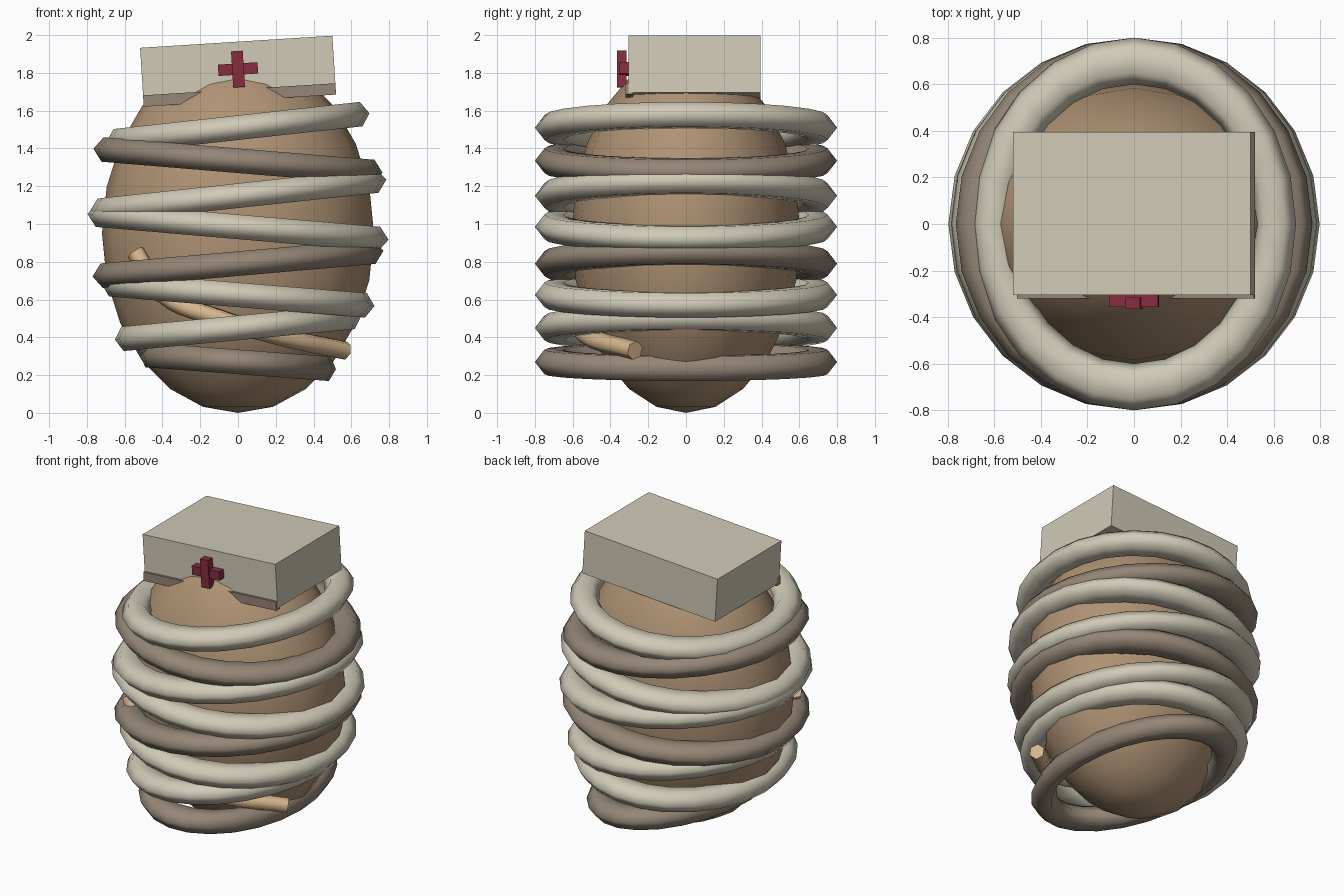
import bpy
import math

cube = bpy.data.objects.get("Cube")
if cube:
    bpy.data.objects.remove(cube, do_unlink=True)


def material(name, r, g, b):
    m = bpy.data.materials.new(name)
    m.use_nodes = True
    m.diffuse_color = (r, g, b, 1)
    m.node_tree.nodes["Principled BSDF"].inputs["Base Color"].default_value = (r, g, b, 1)
    return m


cream = material("cream cloth", 0.63, 0.59, 0.47)
taupe = material("taupe cloth", 0.30, 0.24, 0.185)
skin = material("brown skin", 0.43, 0.29, 0.175)
red = material("dark red", 0.24, 0.026, 0.05)
tan = material("light tan", 0.68, 0.47, 0.27)


def finish(name, mat, smooth=False):
    ob = bpy.context.object
    ob.name = name
    ob.data.materials.append(mat)
    if smooth:
        bpy.ops.object.shade_smooth()
    return ob


def box(name, mat, location, size, tilt):
    bpy.ops.mesh.primitive_cube_add(size=1, location=location, rotation=(0, -tilt, 0))
    bpy.context.object.scale = size
    return finish(name, mat)


# Egg-shaped body
bpy.ops.mesh.primitive_uv_sphere_add(segments=16, ring_count=12, radius=1, location=(0, 0, 0.95))
bpy.context.object.scale = (0.72, 0.605, 0.95)
finish("body", skin, True)

# Wrapped bandage hoops: height, half width, slope, cloth
hoops = [
    (1.51, 0.70, 0.11, cream),
    (1.335, 0.768, -0.083, taupe),
    (1.15, 0.79, 0.108, cream),
    (0.985, 0.80, -0.086, cream),
    (0.79, 0.773, 0.088, taupe),
    (0.625, 0.725, -0.082, cream),
    (0.45, 0.655, 0.095, cream),
    (0.27, 0.52, -0.075, taupe),
]
for i, (z, half_width, slope, cloth) in enumerate(hoops):
    bpy.ops.mesh.primitive_torus_add(
        major_segments=24, minor_segments=6, major_radius=0.7, minor_radius=0.1,
        location=(0, 0, z), rotation=(0, -math.atan(slope), 0))
    bpy.context.object.scale = (half_width / 0.8, 1, 0.75)
    finish(f"bandage_hoop_{i + 1}", cloth, True)

# Tilted cap with its brim and cross
tilt = math.radians(3.6)
box("cap", cream, (0, 0.045, 1.815), (1.02, 0.7, 0.3), tilt)
box("cap_brim", taupe, (0.008, -0.3, 1.683), (1.02, 0.04, 0.06), tilt)
box("cross_upright", red, (0, -0.34, 1.82), (0.062, 0.05, 0.192), tilt)
box("cross_bar", red, (0, -0.328, 1.82), (0.21, 0.055, 0.06), tilt)

# Bent strap tucked across the front
curve = bpy.data.curves.new("strap", "CURVE")
curve.dimensions = "3D"
curve.bevel_depth = 0.05
curve.bevel_resolution = 1
curve.use_fill_caps = True
curve.resolution_u = 5
path = [(-0.54, -0.42, 0.85), (-0.4, -0.49, 0.63), (-0.1, -0.56, 0.5),
        (0.2, -0.53, 0.41), (0.57, -0.27, 0.33)]
spline = curve.splines.new("BEZIER")
spline.bezier_points.add(len(path) - 1)
for point, co in zip(spline.bezier_points, path):
    point.co = co
    point.handle_left_type = point.handle_right_type = "AUTO"
strap = bpy.data.objects.new("strap", curve)
bpy.context.collection.objects.link(strap)
bpy.ops.object.select_all(action="DESELECT")
strap.select_set(True)
bpy.context.view_layer.objects.active = strap
bpy.ops.object.convert(target="MESH")
finish("strap", tan)
bpy.ops.object.shade_smooth_by_angle(angle=math.radians(65))
